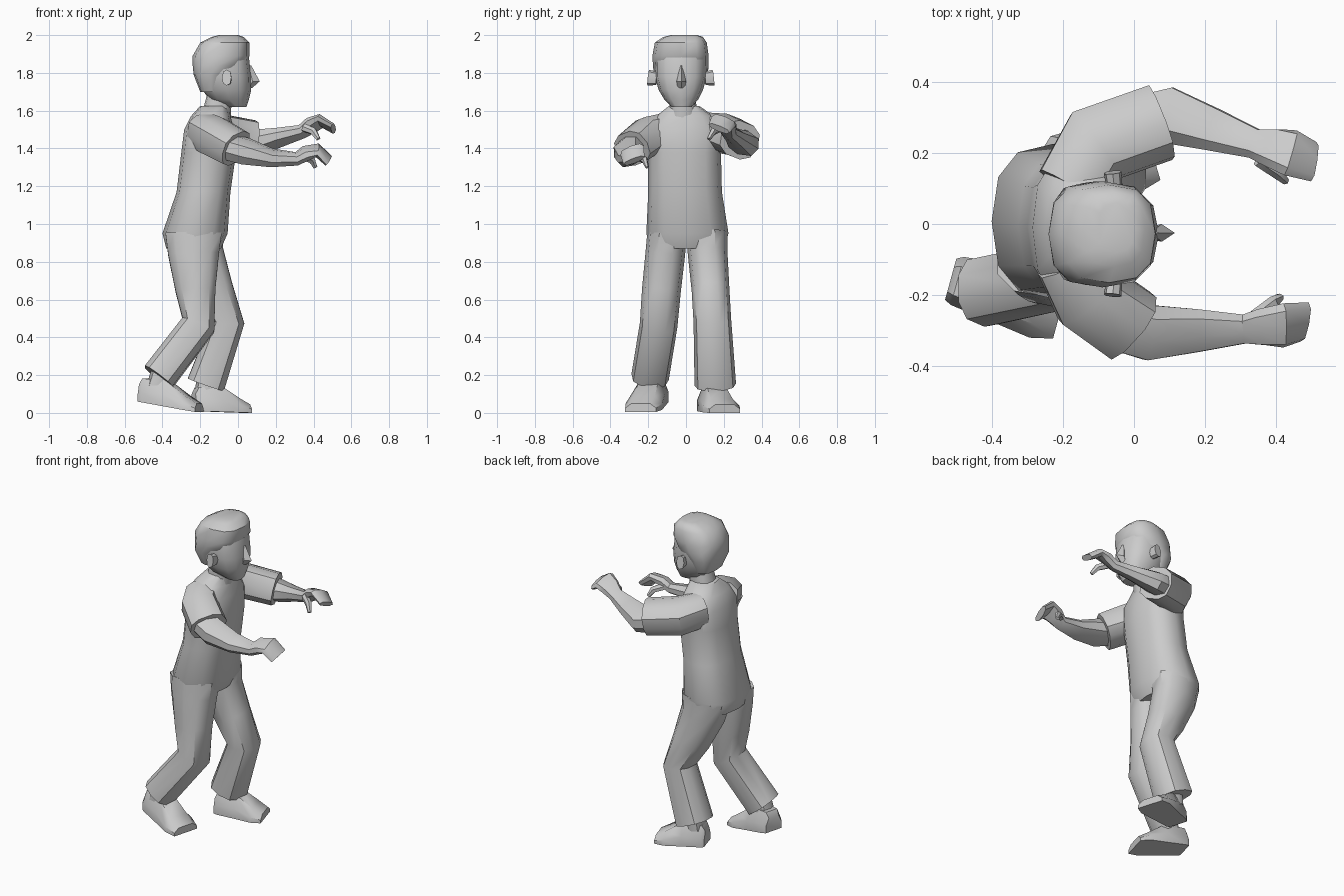
import bpy, math
from mathutils import Vector

X, Z = Vector((1, 0, 0)), Vector((0, 0, 1))


def make(name, rings, angle=40):
    """Skin a list of equal-sized vertex rings and cap both ends."""
    n = len(rings[0])
    verts = [p for r in rings for p in r]
    faces = [(k * n + i, k * n + (i + 1) % n, (k + 1) * n + (i + 1) % n, (k + 1) * n + i)
             for k in range(len(rings) - 1) for i in range(n)]
    faces += [tuple(reversed(range(n))), tuple(range(len(verts) - n, len(verts)))]
    me = bpy.data.meshes.new(name)
    me.from_pydata(verts, [], faces)
    ob = bpy.data.objects.new(name, me)
    bpy.context.collection.objects.link(ob)
    bpy.ops.object.select_all(action='DESELECT')
    ob.select_set(True)
    bpy.context.view_layer.objects.active = ob
    bpy.ops.object.mode_set(mode='EDIT')
    bpy.ops.mesh.select_all(action='SELECT')
    bpy.ops.mesh.normals_make_consistent(inside=False)
    bpy.ops.object.mode_set(mode='OBJECT')
    bpy.ops.object.shade_smooth_by_angle(angle=math.radians(angle))
    return ob


def ring(c, u, v, a, b, n, p):
    """Rounded-box cross-section; p < 1 makes it squarer."""
    pts = []
    for i in range(n):
        t = 2 * math.pi * i / n
        s, k = math.sin(t), math.cos(t)
        pts.append(c + u * a * math.copysign(abs(k) ** p, k) + v * b * math.copysign(abs(s) ** p, s))
    return pts


def stack(name, levels, n=12, p=0.8):
    """Horizontal sections given as z, x0, x1, y0, y1."""
    return make(name, [ring(Vector(((x0 + x1) / 2, (y0 + y1) / 2, z)), X, Vector((0, 1, 0)),
                            (x1 - x0) / 2, (y1 - y0) / 2, n, p) for z, x0, x1, y0, y1 in levels])


def tube(name, path, ref, n=8, p=0.8):
    """Limb along a path of x, y, z, half width, half depth."""
    cs = [Vector(q[:3]) for q in path]
    rings = []
    for i, q in enumerate(path):
        t = (cs[min(i + 1, len(cs) - 1)] - cs[max(i - 1, 0)]).normalized()
        u = t.cross(ref).normalized()
        rings.append(ring(cs[i], u, t.cross(u), q[3], q[4], n, p))
    return make(name, rings)


def shoe(name, heel, toe):
    """Flat-soled shoe from heel point to toe point."""
    h, t = Vector(heel), Vector(toe)
    d = t - h
    side = Vector((-d.y, d.x, 0)).normalized()
    rings = []
    for f, w, top in ((0, .06, .09), (.06, .07, .125), (.45, .085, .14), (.8, .1, .075), (1, .085, .045)):
        c = h + d * f
        rings.append([c + side * w * a + Z * top * b for a, b in
                      ((-1, 0), (1, 0), (1, .45), (.6, 1), (-.6, 1), (-1, .45))])
    return make(name, rings)


# Torso and neck
stack("torso", [(.87, -.38, -.09, -.19, .2), (.95, -.4, -.055, -.21, .225),
                (1.17, -.325, -.04, -.2, .19), (1.38, -.3, -.01, -.2, .185),
                (1.5, -.285, -.02, -.22, .2), (1.57, -.25, -.04, -.16, .15),
                (1.625, -.2, -.05, -.09, .07)])
stack("neck", [(1.55, -.2, -.04, -.09, .06), (1.7, -.16, -.03, -.085, .05)])

# Head, hair, nose and ears
stack("head", [(1.62, -.06, .045, -.075, .03), (1.66, -.15, .058, -.115, .065),
               (1.71, -.19, .07, -.145, .09), (1.78, -.22, .07, -.165, .11),
               (1.88, -.22, .058, -.165, .11), (1.94, -.19, .04, -.15, .1)])
stack("hair", [(1.7, -.2, -.08, -.13, .075), (1.79, -.235, -.05, -.17, .115),
               (1.84, -.24, .03, -.175, .12), (1.89, -.24, .062, -.178, .12),
               (1.96, -.2, .06, -.165, .11), (1.99, -.14, .03, -.12, .09),
               (2.0, -.1, 0, -.08, .06)], p=.75)
stack("nose", [(1.72, .04, .075, -.045, -.005), (1.755, .04, .115, -.05, 0),
               (1.84, .04, .07, -.03, -.02)], n=4, p=1)
for label, y in (("right_ear", -.175), ("left_ear", .12)):
    s = math.copysign(1, y)
    tube(label, [(-.055, y - s * .02, 1.77, .022, .035), (-.06, y + s * .025, 1.775, .025, .042)], Z)

# Trouser legs
tube("right_leg", [(-.235, -.1, .95, .105, .155), (-.235, -.11, .84, .105, .14),
                   (-.225, -.13, .65, .103, .11), (-.21, -.145, .465, .1, .095),
                   (-.42, -.19, .19, .1, .095)], X, 10)
tube("left_leg", [(-.22, .11, .95, .11, .15), (-.205, .115, .84, .105, .135),
                  (-.13, .13, .65, .1, .11), (-.055, .14, .48, .1, .092),
                  (-.17, .155, .15, .11, .105)], X, 10)

# Shoes and ankles
shoe("right_shoe", (-.515, -.155, .06), (-.205, -.24, .005))
shoe("left_shoe", (-.235, .12, .01), (.05, .205, 0))
tube("right_ankle", [(-.39, -.185, .25, .06, .06), (-.43, -.185, .12, .06, .06)], X)
tube("left_ankle", [(-.15, .15, .25, .06, .06), (-.17, .145, .1, .06, .06)], X)

# Sleeves, arms with mitten hands, thumbs
tilt_r, tilt_l = Vector((0, -.4, 1)), Vector((0, .4, 1))
tube("right_sleeve", [(-.18, -.1, 1.49, .1, .1), (-.13, -.2, 1.465, .11, .105),
                      (-.01, -.285, 1.4, .112, .095)], tilt_r, 10)
tube("left_sleeve", [(-.18, .1, 1.49, .1, .1), (-.11, .22, 1.475, .115, .105),
                     (.075, .285, 1.445, .11, .1)], tilt_l, 10)
tube("right_arm", [(-.05, -.28, 1.41, .078, .07), (.04, -.305, 1.385, .083, .068),
                   (.18, -.3, 1.35, .065, .045), (.31, -.295, 1.345, .044, .033),
                   (.36, -.29, 1.375, .056, .034), (.42, -.285, 1.39, .067, .026),
                   (.48, -.275, 1.335, .06, .018)], tilt_r)
tube("left_arm", [(.02, .285, 1.44, .08, .07), (.1, .305, 1.43, .085, .066),
                  (.22, .265, 1.46, .065, .046), (.34, .225, 1.49, .045, .033),
                  (.39, .215, 1.525, .06, .034), (.44, .2, 1.545, .07, .026),
                  (.505, .175, 1.505, .06, .018)], tilt_l)
tube("right_thumb", [(.34, -.26, 1.36, .02, .022), (.39, -.22, 1.34, .018, .02),
                     (.41, -.205, 1.3, .01, .012)], tilt_r, 6)
tube("left_thumb", [(.35, .18, 1.51, .02, .022), (.4, .145, 1.49, .018, .02),
                    (.425, .12, 1.45, .01, .012)], tilt_l, 6)
